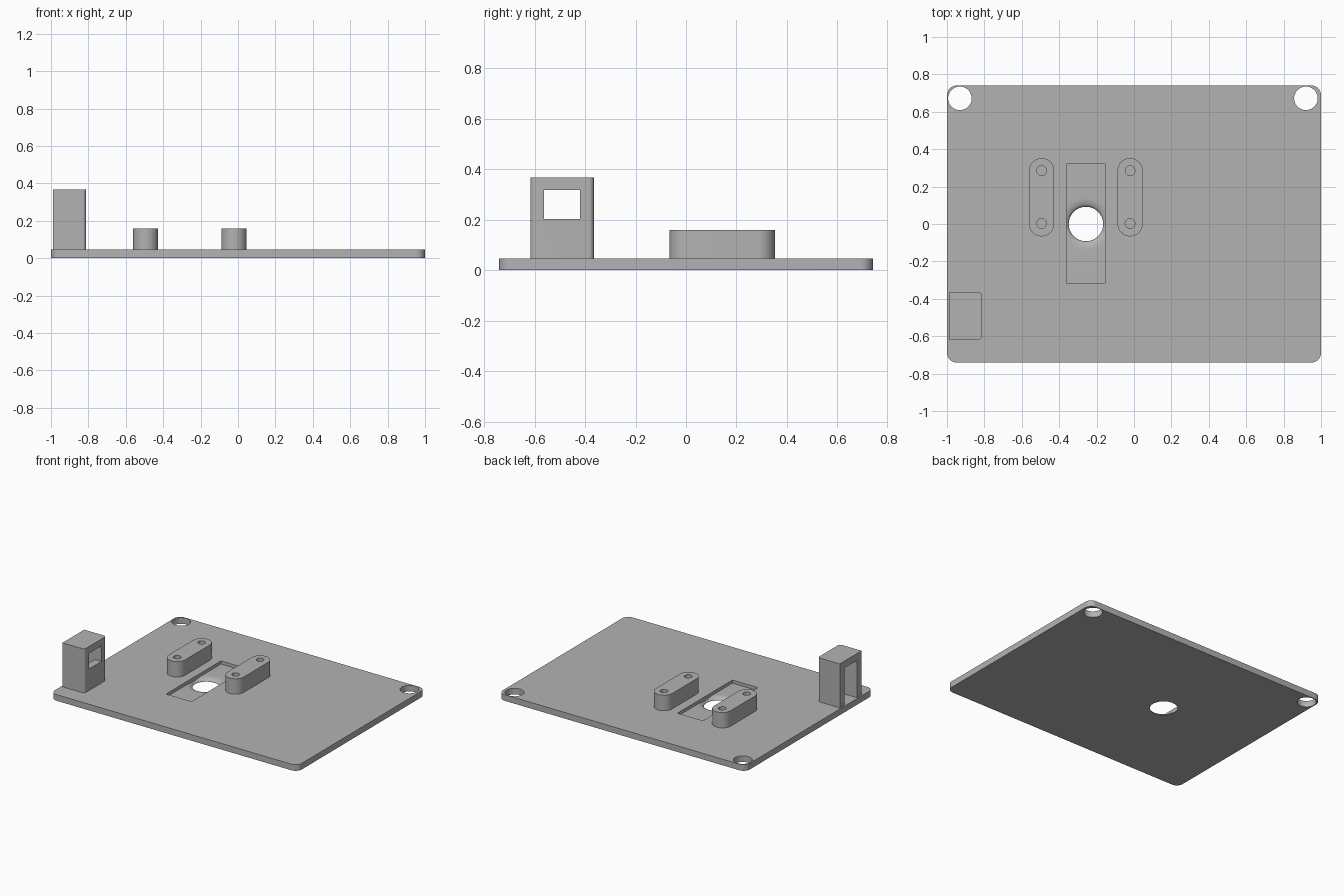
import bpy, bmesh
from math import sin, cos, pi, radians

cube = bpy.data.objects.get("Cube")
if cube:
    bpy.data.objects.remove(cube, do_unlink=True)

grey = bpy.data.materials.new("plain grey")
grey.use_nodes = True
COLOUR = (0.45, 0.45, 0.45, 1)
grey.diffuse_color = COLOUR
grey.node_tree.nodes["Principled BSDF"].inputs["Base Color"].default_value = COLOUR


def add_object(name, bm):
    bmesh.ops.recalc_face_normals(bm, faces=bm.faces[:])
    mesh = bpy.data.meshes.new(name)
    bm.to_mesh(mesh)
    bm.free()
    mesh.materials.append(grey)
    obj = bpy.data.objects.new(name, mesh)
    bpy.context.collection.objects.link(obj)
    return obj


def prism(name, outline, z0, z1):
    """Extrude a closed outline between two heights."""
    bm = bmesh.new()
    face = bm.faces.new([bm.verts.new((x, y, z0)) for x, y in outline])
    top = bmesh.ops.extrude_face_region(bm, geom=[face])["geom"]
    verts = [v for v in top if isinstance(v, bmesh.types.BMVert)]
    bmesh.ops.translate(bm, verts=verts, vec=(0, 0, z1 - z0))
    return add_object(name, bm)


def rounded(x0, x1, y0, y1, radii, steps=10):
    """Rectangle outline; radii run back right, back left, front left, front right."""
    points = []
    corners = [(x1, y1, -1, -1), (x0, y1, 1, -1), (x0, y0, 1, 1), (x1, y0, -1, 1)]
    for i, ((x, y, sx, sy), r) in enumerate(zip(corners, radii)):
        if r == 0:
            points.append((x, y))
            continue
        for k in range(steps + 1):
            a = pi / 2 * (i + k / steps)
            points.append((x + sx * r + r * cos(a), y + sy * r + r * sin(a)))
    return points


def box(name, x0, x1, y0, y1, z0, z1):
    return prism(name, rounded(x0, x1, y0, y1, [0] * 4), z0, z1)


def cylinder(name, x, y, r, z0, z1, n=48):
    ring = [(x + r * cos(2 * pi * k / n), y + r * sin(2 * pi * k / n)) for k in range(n)]
    return prism(name, ring, z0, z1)


def lathe(name, x, y, profile, n=64):
    """Closed solid of revolution from (radius, height) points."""
    bm = bmesh.new()
    rings = [[bm.verts.new((x + r * cos(2 * pi * k / n), y + r * sin(2 * pi * k / n), z))
              for k in range(n)] for r, z in profile]
    for a, b in zip(rings, rings[1:]):
        for k in range(n):
            j = (k + 1) % n
            bm.faces.new((a[k], a[j], b[j], b[k]))
    bm.faces.new(rings[0])
    bm.faces.new(rings[-1])
    return add_object(name, bm)


def boolean(target, tool, operation="DIFFERENCE"):
    mod = target.modifiers.new("cut", "BOOLEAN")
    mod.operation = operation
    mod.solver = "EXACT"
    mod.object = tool
    bpy.context.view_layer.objects.active = target
    bpy.ops.object.modifier_apply(modifier=mod.name)
    bpy.data.objects.remove(tool, do_unlink=True)


def finish(obj):
    bpy.ops.object.select_all(action="DESELECT")
    obj.select_set(True)
    bpy.context.view_layer.objects.active = obj
    bpy.ops.object.shade_smooth_by_angle(angle=radians(30))


TOP = 0.045      # plate thickness
FLOOR = 0.022    # pocket floor height

# Base plate with two corner holes
plate = prism("base_plate", rounded(-1, 1, -0.74, 0.74, [0.05] * 4), 0, TOP)
for x in (-0.931, 0.919):
    boolean(plate, cylinder("corner_hole", x, 0.672, 0.063, -0.1, 0.1))

# Shallow pocket, with a hole whose rim curves down from the pocket floor
px0, px1, hx, hr, flare = -0.362, -0.155, -0.257, 0.092, 0.05
boolean(plate, box("pocket", px0, px1, -0.315, 0.32, FLOOR, 0.1))
profile = [(hr, -0.1)]
for k in range(11):
    a = pi / 2 * k / 10
    profile.append((hr + flare * (1 - cos(a)), FLOOR * sin(a)))
profile.append((hr + flare + 0.005, FLOOR + 0.004))
funnel = lathe("rim", hx, 0, profile)
boolean(funnel, box("rim_limit", px0, px1, -0.3, 0.3, -0.2, 0.2), "INTERSECT")
boolean(plate, funnel)
finish(plate)

# Two rounded mounting blocks with screw holes
for side, x in (("right", -0.494), ("left", -0.021)):
    r = 0.067
    block = prism(f"mounting_block_{side}",
                  rounded(x - r, x + r, -0.066, 0.352, [r - 0.0005] * 4, 16), TOP, 0.158)
    for y in (0.003, 0.285):
        boolean(block, cylinder("screw_hole", x, y, 0.026, TOP + 0.003, 0.3, 32))
    finish(block)

# Hollow tower: open on its outer side, with a window on the inner side
tower = prism("socket_tower", rounded(-0.99, -0.812, -0.617, -0.365, [0.02, 0, 0, 0.02]), TOP, 0.367)
boolean(tower, box("cavity", -1.1, -0.865, -0.562, -0.42, 0, 0.317))
boolean(tower, box("window", -0.9, -0.7, -0.562, -0.42, 0.203, 0.317))
finish(tower)
